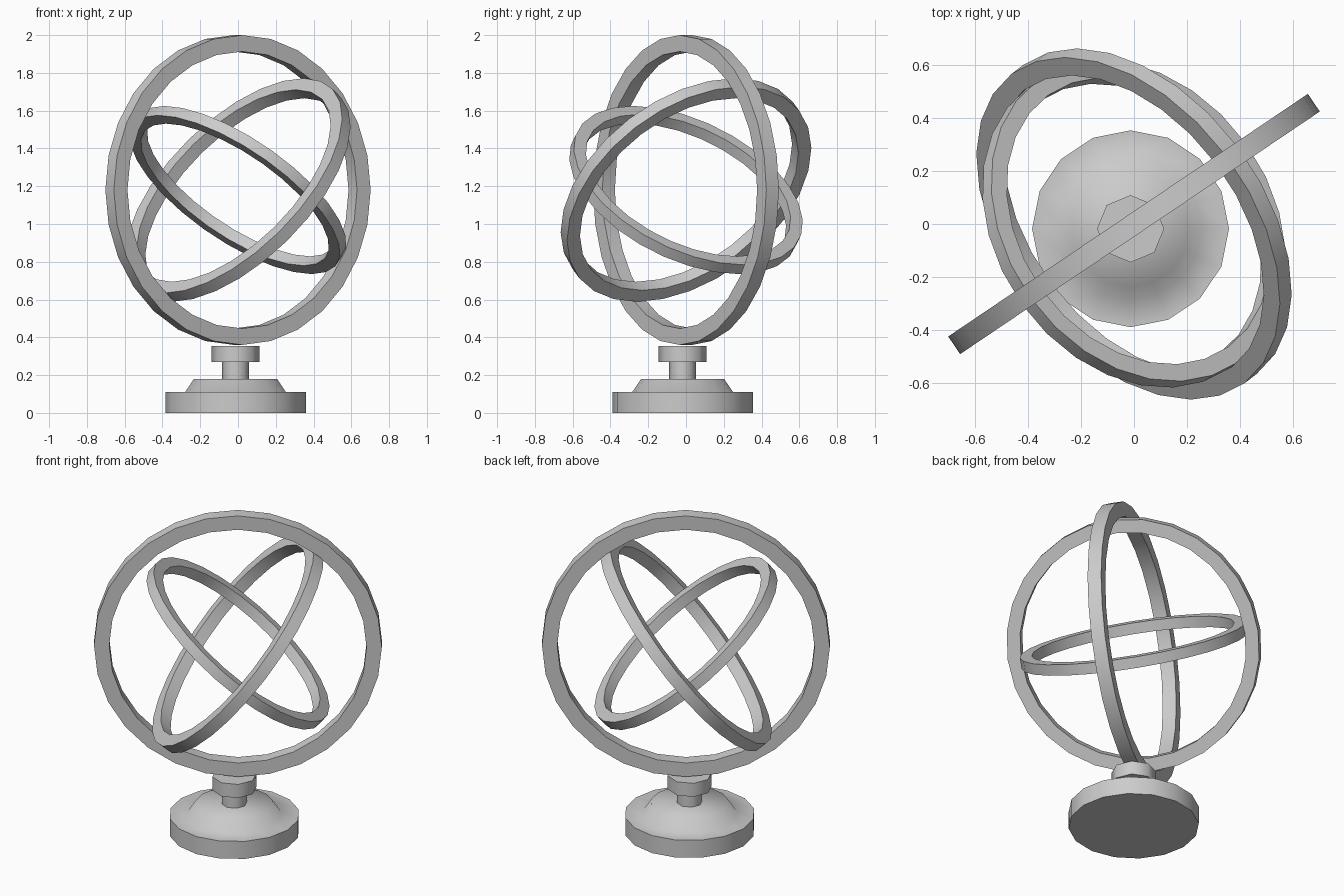
import bpy
import bmesh
from math import cos, sin, pi, radians
from mathutils import Vector

cube = bpy.data.objects.get("Cube")
if cube:
    bpy.data.objects.remove(cube, do_unlink=True)

grey = bpy.data.materials.new("plain grey")
grey.use_nodes = True
colour = (0.6, 0.6, 0.6, 1)
grey.diffuse_color = colour
grey.node_tree.nodes["Principled BSDF"].inputs["Base Color"].default_value = colour

CENTRE = Vector((0, 0, 1.18))


def lathe(name, profile, sides, closed, smooth_angle):
    """Spin (radius, height) points about z; open profiles get flat end caps."""
    bm = bmesh.new()
    loops = [[bm.verts.new((r * cos(2 * pi * i / sides), r * sin(2 * pi * i / sides), z))
              for i in range(sides)] for r, z in profile]
    pairs = list(zip(loops, loops[1:]))
    if closed:
        pairs.append((loops[-1], loops[0]))
    else:
        bm.faces.new(loops[0])
        bm.faces.new(loops[-1])
    for low, high in pairs:
        for i in range(sides):
            j = (i + 1) % sides
            bm.faces.new((low[i], low[j], high[j], high[i]))
    bmesh.ops.recalc_face_normals(bm, faces=bm.faces)
    mesh = bpy.data.meshes.new(name)
    bm.to_mesh(mesh)
    bm.free()
    mesh.materials.append(grey)
    ob = bpy.data.objects.new(name, mesh)
    bpy.context.collection.objects.link(ob)
    bpy.ops.object.select_all(action='DESELECT')
    ob.select_set(True)
    bpy.context.view_layer.objects.active = ob
    bpy.ops.object.shade_smooth_by_angle(angle=radians(smooth_angle))
    return ob


def ring(name, outer, azimuth, tilt):
    """Square-section hoop whose axis leans from z by tilt towards azimuth."""
    inner, half = outer * 0.894, outer * 0.049
    ob = lathe(name, [(inner, -half), (outer, -half), (outer, half), (inner, half)],
               28, True, 40)
    ob.location = CENTRE
    ob.rotation_euler = (0, radians(tilt), radians(azimuth))


# Three nested hoops
ring("outer_ring", 0.82, 124, 90)
ring("middle_ring", 0.732, 217, 51)
ring("inner_ring", 0.654, 35.5, 40)

# Turned stand: foot with sloped shoulder, then neck and collar
foot = lathe("foot", [(0.372, 0), (0.372, 0.11), (0.267, 0.11), (0.22, 0.18)], 16, False, 89)
neck = lathe("neck", [(0.072, 0.17), (0.072, 0.28)], 8, False, 50)
collar = lathe("collar", [(0.127, 0.27), (0.127, 0.355)], 8, False, 50)
for part in (foot, neck, collar):
    part.location = (-0.013, -0.018, 0)
